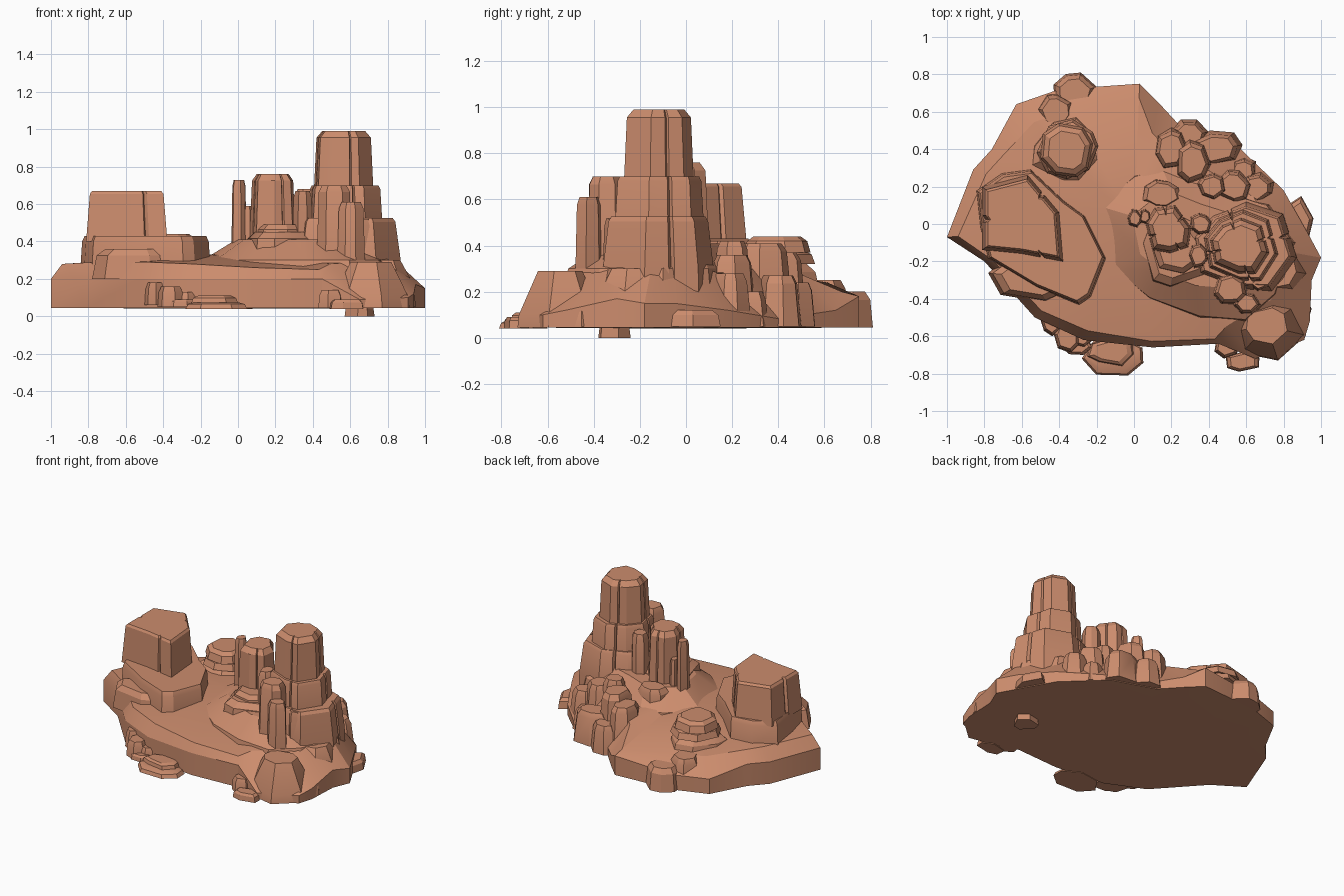
import bpy, math, random

if "Cube" in bpy.data.objects:
    bpy.data.objects.remove(bpy.data.objects["Cube"])

stone = bpy.data.materials.new("terracotta_stone")
stone.diffuse_color = (0.60, 0.262, 0.152, 1)
stone.use_nodes = True
stone.node_tree.nodes["Principled BSDF"].inputs["Base Color"].default_value = stone.diffuse_color


def loft(name, rings, cap_low, cap_high):
    """Skin equal-length rings of 3D points; close both ends with fans."""
    n = len(rings[0])
    verts = [p for r in rings for p in r] + [cap_low, cap_high]
    faces = []
    lo, hi, last = len(verts) - 2, len(verts) - 1, (len(rings) - 1) * n
    for k in range(n):
        j = (k + 1) % n
        faces += [(i * n + k, i * n + j, i * n + n + j, i * n + n + k)
                  for i in range(len(rings) - 1)]
        faces += [(j, k, lo), (last + k, last + j, hi)]
    me = bpy.data.meshes.new(name)
    me.from_pydata(verts, [], faces)
    me.materials.append(stone)
    ob = bpy.data.objects.new(name, me)
    bpy.context.collection.objects.link(ob)
    bpy.ops.object.select_all(action='DESELECT')
    ob.select_set(True)
    bpy.context.view_layer.objects.active = ob
    bpy.ops.object.shade_smooth_by_angle(angle=math.radians(25))
    return ob


def prism(name, pts, profile, centre):
    """Stack scaled copies of an outline; profile = (z, scale) pairs."""
    cx, cy = centre
    rings = [[(cx + (x - cx) * s, cy + (y - cy) * s, z) for x, y in pts] for z, s in profile]
    return loft(name, rings, (cx, cy, profile[0][0]), (cx, cy, profile[-1][0]))


def cracked(pts, centre, depth):
    """Cut a narrow notch into the middle of every other side."""
    out = []
    for i, (ax, ay) in enumerate(pts):
        bx, by = pts[(i + 1) % len(pts)]
        out.append((ax, ay))
        if i % 2 == 0:
            for t, d in ((.45, 0), (.52, depth), (.56, 0)):
                x, y = ax + (bx - ax) * t, ay + (by - ay) * t
                out.append((x + (centre[0] - x) * d, y + (centre[1] - y) * d))
    return out


def rock(name, x0, x1, y0, y1, profile, n=7, seed=1, crack=0):
    """Irregular n-sided rock filling a given box in plan."""
    rnd = random.Random(seed)
    pts = []
    for i in range(n):
        a = math.tau * (i + rnd.uniform(-.22, .22)) / n + seed
        r = rnd.uniform(.9, 1.08)
        pts.append((math.cos(a) * r, math.sin(a) * r))
    ax, bx = min(p[0] for p in pts), max(p[0] for p in pts)
    ay, by = min(p[1] for p in pts), max(p[1] for p in pts)
    pts = [(x0 + (x - ax) / (bx - ax) * (x1 - x0), y0 + (y - ay) / (by - ay) * (y1 - y0))
           for x, y in pts]
    c = ((x0 + x1) / 2, (y0 + y1) / 2)
    if crack:
        pts = cracked(pts, c, crack)
    return prism(name, pts, profile, c)


def block(name, x0, x1, y0, y1, z0, z1, seed, n=7, taper=.9, crack=0):
    """Rock with slight taper and a chamfered top."""
    h = min(.035, (z1 - z0) * .3)
    rock(name, x0, x1, y0, y1, [(z0, 1), (z1 - h, taper), (z1, taper * .78)], n, seed, crack)


# Base: outline x, y, rim height, inner scale, inner height
base = [(-1, -.07, .2, .94, .28), (-.86, .29, .2, .92, .28), (-.76, .40, .2, .92, .27),
        (-.63, .64, .15, .85, .25), (-.4, .72, .15, .85, .24), (.03, .75, .18, .9, .2),
        (.13, .65, .12, .75, .28), (.25, .52, .1, .75, .3), (.55, .42, .08, .7, .3),
        (.8, .18, .12, .8, .28), (.93, -.05, .15, .8, .34), (1, -.18, .15, .77, .36),
        (.95, -.3, .17, .82, .33), (.94, -.52, .12, .78, .28), (.91, -.62, .1, .72, .29),
        (.65, -.72, .09, .76, .28), (.45, -.64, .2, .96, .25), (.1, -.66, .2, .95, .26),
        (-.27, -.62, .2, .92, .28), (-.53, -.5, .2, .93, .29), (-.8, -.2, .2, .95, .29)]
base = base[::-1]
base.reverse()
base = [base[0]] + base[:0:-1]
loft("base", [[(x, y, .045) for x, y, *_ in base],
              [(x, y, h) for x, y, h, *_ in base],
              [(x * s, y * s, z) for x, y, h, s, z in base]], (0, 0, .04), (0, 0, .34))

# Raised central shelf around the towers
shelf = [(-.2, .1), (-.13, -.23), (.08, -.4), (.35, -.5), (.6, -.52), (.76, -.38),
         (.86, -.1), (.72, .1), (.4, .2), (.15, .3), (0, .26)]
prism("central_shelf", shelf, [(.22, 1.02), (.3, .98), (.41, .62)], (.3, -.05))

# Left mesa on its terrace
terrace = [(-.83, .17), (-.81, -.02), (-.77, -.18), (-.52, -.33), (-.3, -.42), (-.24, -.38),
           (-.16, -.18), (-.27, .04), (-.38, .12), (-.55, .28), (-.7, .26)]
prism("mesa_terrace", terrace, [(.25, 1.04), (.4, 1.01), (.43, .97)], (-.5, -.04))
mesa = [(-.8, .19), (-.8, -.13), (-.6, -.15), (-.39, -.19), (-.41, .06), (-.57, .25)]
prism("mesa", cracked(mesa, (-.6, .02), .08), [(.4, 1.06), (.655, .96), (.67, .9)], (-.6, .02))
block("mesa_front_ledge", -.78, -.3, -.42, -.15, .2, .36, 4, 6)

# Main tower in three tiers
tiers = [("tower_lower", .3, .87, -.36, .12, [(.05, 1.02), (.3, 1), (.505, .9), (.525, .85)]),
         ("tower_middle", .37, .775, -.31, .08, [(.45, 1), (.68, .93), (.7, .88)]),
         ("tower_upper", .405, .725, -.27, .035, [(.65, 1), (.955, .91), (.99, .72)])]
for name, x0, x1, y0, y1, prof in tiers:
    rock(name, x0, x1, y0, y1, prof, 8, 3, .1)

# Standing columns: x0, x1, y0, y1, z0, z1
columns = [(.06, .31, -.16, .1, .38, .76), (-.035, .045, -.02, .08, .38, .73),
           (.03, .09, .0, .08, .38, .59), (.29, .40, -.24, -.1, .36, .67),
           (.42, .61, -.43, -.26, .27, .7), (.53, .68, -.48, -.36, .25, .61),
           (.3, .42, -.06, .06, .36, .68), (.62, .72, -.36, -.26, .3, .52)]
for i, (x0, x1, y0, y1, z0, z1) in enumerate(columns):
    block(f"column_{i}", x0, x1, y0, y1, z0, z1, i + 20, 7, .88, .1 if i == 0 else 0)

# Thin plates at the foot of the columns
for i, (x0, x1, y0, y1, z0, z1) in enumerate([(.04, .44, -.34, .06, .33, .45),
                                              (.1, .38, -.27, .0, .4, .49),
                                              (.04, .26, .08, .24, .3, .42)]):
    block(f"foot_plate_{i}", x0, x1, y0, y1, z0, z1, i + 40, 8, .95)

# Back-left stacked slabs and rim boulder
slabs = [(-.56, -.18, .2, .58, .2, .32), (-.52, -.19, .24, .56, .32, .38),
         (-.5, -.22, .25, .54, .37, .44), (-.43, -.2, .58, .81, .045, .2),
         (-.52, -.32, .5, .7, .1, .25)]
for i, s in enumerate(slabs):
    block(f"back_slab_{i}", *s, i + 50, 8, .9)

# Back-right boulders
boulders = [(.1, .3, .28, .52, .1, .37), (.22, .42, .2, .46, .15, .41), (.3, .58, .3, .5, .05, .27),
            (.42, .64, .1, .3, .1, .36), (.2, .4, .4, .56, .05, .24), (.55, .75, .1, .28, .1, .28),
            (.33, .5, .12, .28, .2, .42), (.5, .66, .2, .36, .05, .2)]
for i, b in enumerate(boulders):
    block(f"back_boulder_{i}", *b, i + 60, 7, .82)

# Front-right hill, skirt plate and loose stones
rock("front_right_hill", .5, .92, -.73, -.36, [(.045, 1), (.1, .97), (.29, .52)], 7, 5)
rock("right_skirt", .62, .93, -.4, -.08, [(.05, 1), (.2, .95), (.3, .6)], 7, 8)
stones = [(.49, .67, -.79, -.68, .04, .09), (.43, .56, -.72, -.58, .045, .14),
          (.8, .96, -.12, .15, .05, .12), (.82, .95, -.53, -.38, .05, .14),
          (.57, .73, -.38, -.24, 0, .06)]
for i, s in enumerate(stones):
    block(f"loose_stone_{i}", *s, i + 80, 6, .93)

# Front-left rubble
rubble = [(-.5, -.38, -.6, -.46, .06, .18), (-.43, -.29, -.69, -.53, .05, .16),
          (-.34, -.22, -.66, -.54, .05, .13), (-.28, .05, -.81, -.6, .04, .075),
          (-.25, .0, -.76, -.6, .07, .11), (-.38, -.22, -.7, -.6, .05, .09)]
for i, s in enumerate(rubble):
    block(f"front_rubble_{i}", *s, i + 90, 7, .92)
